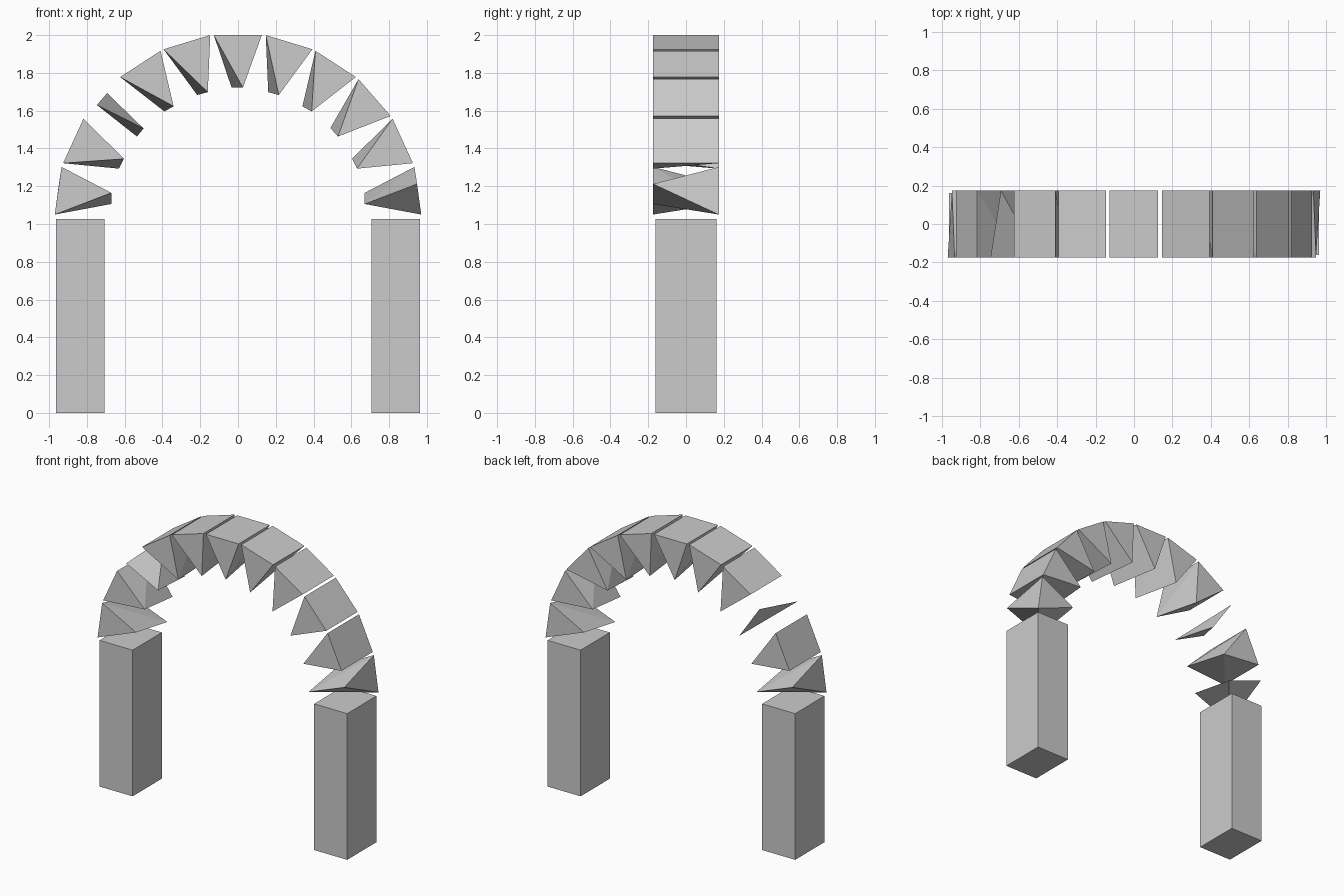
import bpy, bmesh, math

if "Cube" in bpy.data.objects:
    bpy.data.objects.remove(bpy.data.objects["Cube"])

D = 0.174  # half depth of the arch ring


def finish(bm, name):
    bmesh.ops.recalc_face_normals(bm, faces=bm.faces)
    me = bpy.data.meshes.new(name)
    bm.to_mesh(me)
    bm.free()
    bpy.context.collection.objects.link(bpy.data.objects.new(name, me))


def stone(name, points, half_turn=False):
    """Faceted stone as the convex hull of a few corners."""
    s = -1 if half_turn else 1
    bm = bmesh.new()
    for x, y, z in points:
        bm.verts.new((s * x, s * y, z))
    bmesh.ops.convex_hull(bm, input=bm.verts)
    bmesh.ops.dissolve_limit(bm, angle_limit=math.radians(0.5),
                             verts=bm.verts, edges=bm.edges)
    finish(bm, name)


def wedge(a, b, back, front):
    """Flat outer face from a to b, tapering to a skewed inner edge."""
    outer = [(x, y, z) for x, z in (a, b) for y in (-D, D)]
    return outer + inner_edge(back, front)


def inner_edge(back, front):
    return [(back[0], D, back[1]), (front[0], -D, front[1])]


# Pillars
for side, name in ((-1, "left_pillar"), (1, "right_pillar")):
    bm = bmesh.new()
    bmesh.ops.create_cube(bm, size=1)
    for v in bm.verts:
        v.co = (v.co.x * 0.257 + side * 0.834, v.co.y * 0.325, (v.co.z + 0.5) * 1.027)
    finish(bm, name)

# Keystone
stone("keystone", wedge((-0.128, 2), (0.126, 2), (-0.034, 1.722), (0.026, 1.722)))

# Ring stones: outer start, outer end, inner back, inner front
ring = [
    ((0.147, 2.0), (0.394, 1.925), (0.16, 1.698), (0.216, 1.683)),
    ((0.41, 1.917), (0.624, 1.778), (0.341, 1.623), (0.39, 1.596)),
    ((0.638, 1.767), (0.808, 1.572), (0.489, 1.508), (0.529, 1.463)),
    ((0.818, 1.558), (0.926, 1.322), (0.604, 1.345), (0.63, 1.293)),
]
for i, r in enumerate(ring):
    stone(f"right_arch_stone_{i + 1}", wedge(*r))
    if i != 2:
        stone(f"left_arch_stone_{i + 1}", wedge(*r), True)

# Broken sliver stone on the left
stone("left_arch_sliver", [(-0.747, -D, 1.63), (-0.693, D, 1.693),
                           (-0.5, -D, 1.506), (-0.535, D, 1.463)])

# Chipped springer stones resting over the pillars
springer = [(0.934, D, 1.302), (0.97, D, 1.05), (0.948, -D, 1.212)]
springer += inner_edge((0.671, 1.165), (0.671, 1.106))
stone("right_springer", springer)
stone("left_springer", springer, True)
